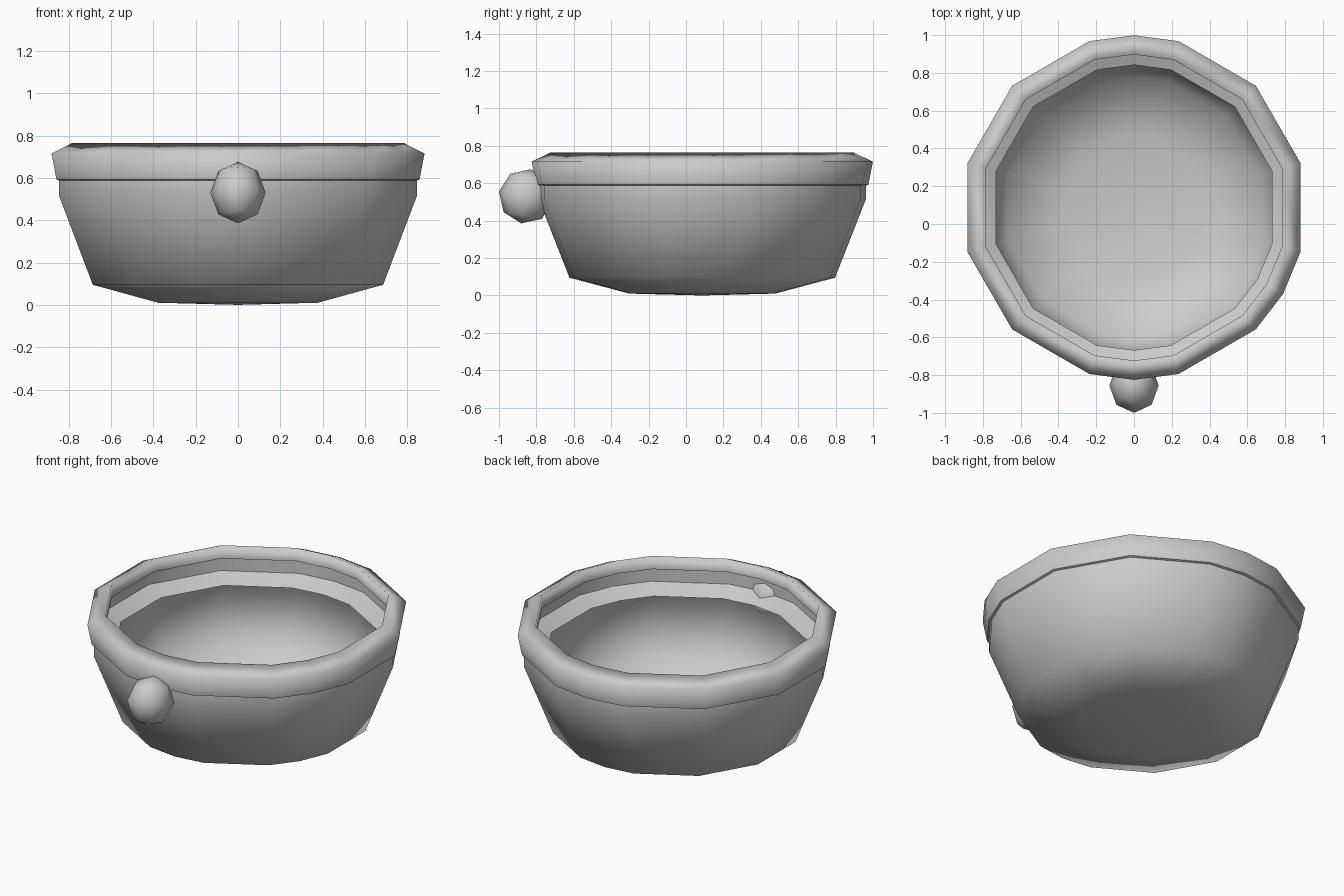
import bpy, bmesh
from math import sin, cos, radians

if "Cube" in bpy.data.objects:
    bpy.data.objects.remove(bpy.data.objects["Cube"])

CENTRE_Y = 0.087
# twelve sides plus a few extra corners
ANGLES = sorted([15 + 30 * i for i in range(12)] + [90, 270, 330])


def revolve(name, profile, sharp, closed=False):
    """Turn an (r, z) profile around the bowl axis; r = 0 ends become a single point."""
    bm = bmesh.new()
    rings = []
    for r, z in profile:
        if r == 0:
            rings.append([bm.verts.new((0, CENTRE_Y, z))] * len(ANGLES))
        else:
            rings.append([bm.verts.new((r * cos(radians(a)), CENTRE_Y + r * sin(radians(a)), z))
                          for a in ANGLES])
    n, m = len(ANGLES), len(rings)
    for j in range(m if closed else m - 1):
        lo, hi = rings[j], rings[(j + 1) % m]
        for i in range(n):
            k = (i + 1) % n
            corners = list(dict.fromkeys([lo[i], lo[k], hi[k], hi[i]]))
            bm.faces.new(corners).smooth = True
    for j in sharp:
        for i in range(n):
            edge = bm.edges.get((rings[j][i], rings[j][(i + 1) % n]))
            if edge:
                edge.smooth = False
    bmesh.ops.recalc_face_normals(bm, faces=bm.faces)
    mesh = bpy.data.meshes.new(name)
    bm.to_mesh(mesh)
    bm.free()
    obj = bpy.data.objects.new(name, mesh)
    bpy.context.collection.objects.link(obj)
    return obj


# thin-walled bowl with an inner ledge
revolve("bowl", [(0, 0.0), (0.39, 0.01), (0.71, 0.095), (0.875, 0.515), (0.875, 0.60),
                 (0.86, 0.585), (0.755, 0.54), (0.845, 0.51), (0.69, 0.115),
                 (0.38, 0.03), (0, 0.02)], sharp=[4, 5, 6])

# overhanging rim
revolve("rim", [(0.888, 0.592), (0.912, 0.715), (0.81, 0.765), (0.81, 0.683),
                (0.86, 0.67), (0.86, 0.582)], sharp=[0, 3, 4, 5], closed=True)

# front knob, tipped slightly
bpy.ops.mesh.primitive_uv_sphere_add(segments=8, ring_count=4, radius=0.147,
                                     location=(0, -0.855, 0.53),
                                     rotation=(radians(-10), 0, 0))
knob = bpy.context.object
knob.name = "knob"
knob.scale.x = 0.89
bpy.ops.object.shade_smooth()
